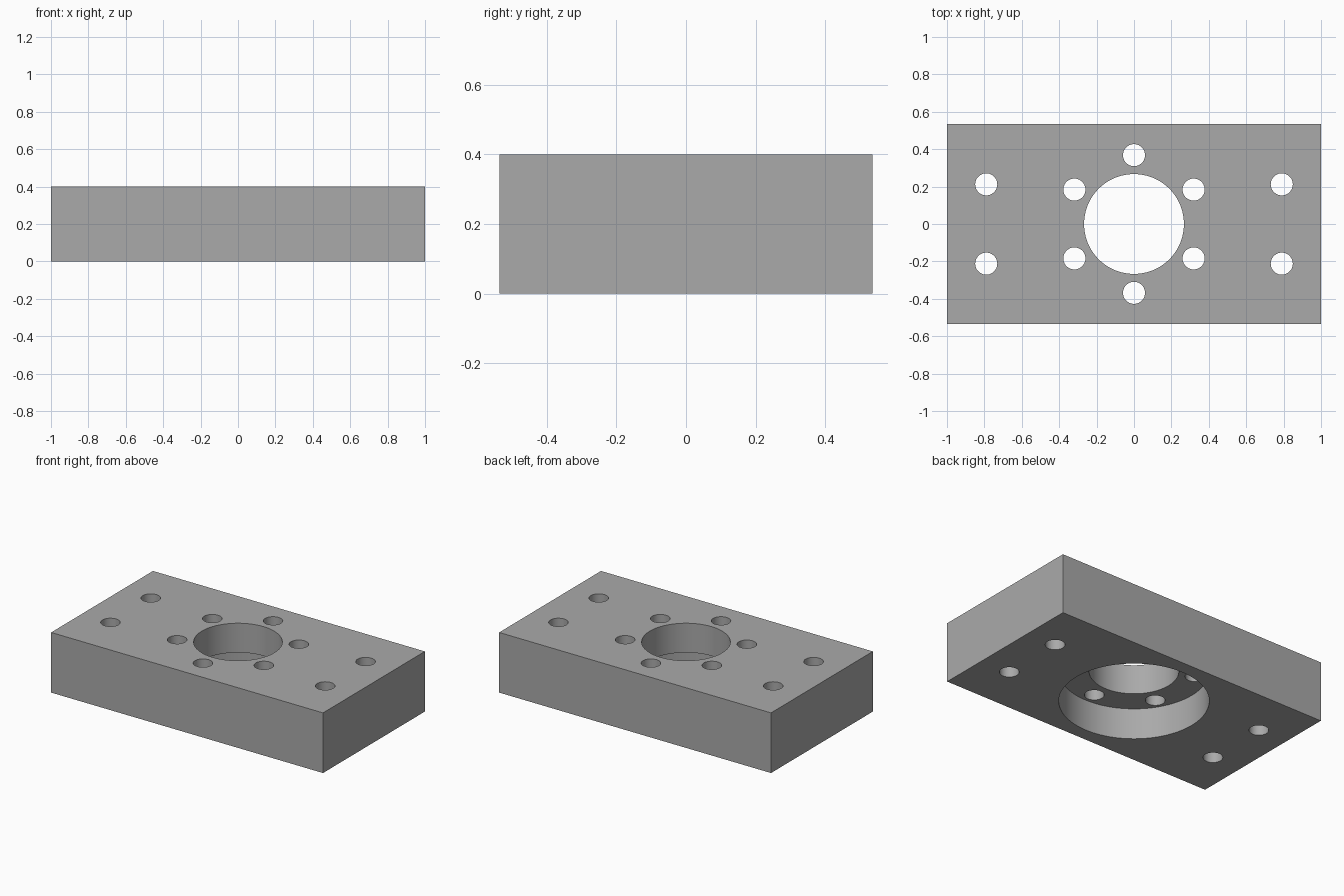
import bpy
import math

if "Cube" in bpy.data.objects:
    bpy.data.objects.remove(bpy.data.objects["Cube"], do_unlink=True)

LENGTH, WIDTH, HEIGHT = 2.0, 1.07, 0.4
BORE_R, POCKET_R, POCKET_DEPTH = 0.267, 0.447, 0.205
BOLT_R, BOLT_CIRCLE = 0.059, 0.368
MOUNT_X, MOUNT_Y = 0.79, 0.212

# Plain grey metal
grey = bpy.data.materials.new("grey metal")
grey.use_nodes = True
colour = (0.4, 0.4, 0.4, 1)
grey.diffuse_color = colour
grey.node_tree.nodes["Principled BSDF"].inputs["Base Color"].default_value = colour

# Solid block
bpy.ops.mesh.primitive_cube_add(size=1, location=(0, 0, HEIGHT / 2))
plate = bpy.context.object
plate.name = "mounting_plate"
plate.scale = (LENGTH, WIDTH, HEIGHT)
bpy.ops.object.transform_apply(location=True, rotation=False, scale=True)
plate.data.materials.append(grey)


def drill(name, radius, x=0, y=0, top=HEIGHT + 0.1, sides=48):
    """Cut a round hole from below the plate up to the given height."""
    bottom = -0.1
    bpy.ops.mesh.primitive_cylinder_add(
        vertices=sides, radius=radius, depth=top - bottom,
        location=(x, y, (top + bottom) / 2))
    cutter = bpy.context.object
    cutter.name = name
    cutter.hide_render = True
    cutter.data.materials.append(grey)
    bpy.context.view_layer.objects.active = plate
    cut = plate.modifiers.new(name, "BOOLEAN")
    cut.operation = "DIFFERENCE"
    cut.solver = "EXACT"
    cut.object = cutter
    bpy.ops.object.modifier_apply(modifier=cut.name)
    bpy.data.objects.remove(cutter, do_unlink=True)


# Wide pocket underneath and the through bore
drill("pocket", POCKET_R, top=POCKET_DEPTH, sides=128)
drill("bore", BORE_R, sides=96)

# Ring of six bolt holes around the bore
for i in range(6):
    angle = math.pi / 2 + i * math.pi / 3
    drill("bolt_hole", BOLT_R, BOLT_CIRCLE * math.cos(angle), BOLT_CIRCLE * math.sin(angle))

# Four mounting holes near the ends
for x in (-MOUNT_X, MOUNT_X):
    for y in (-MOUNT_Y, MOUNT_Y):
        drill("mounting_hole", BOLT_R, x, y)

# Smooth hole walls with sharp rims
bpy.ops.object.select_all(action="DESELECT")
plate.select_set(True)
bpy.context.view_layer.objects.active = plate
bpy.ops.object.shade_smooth_by_angle(angle=math.radians(30))
